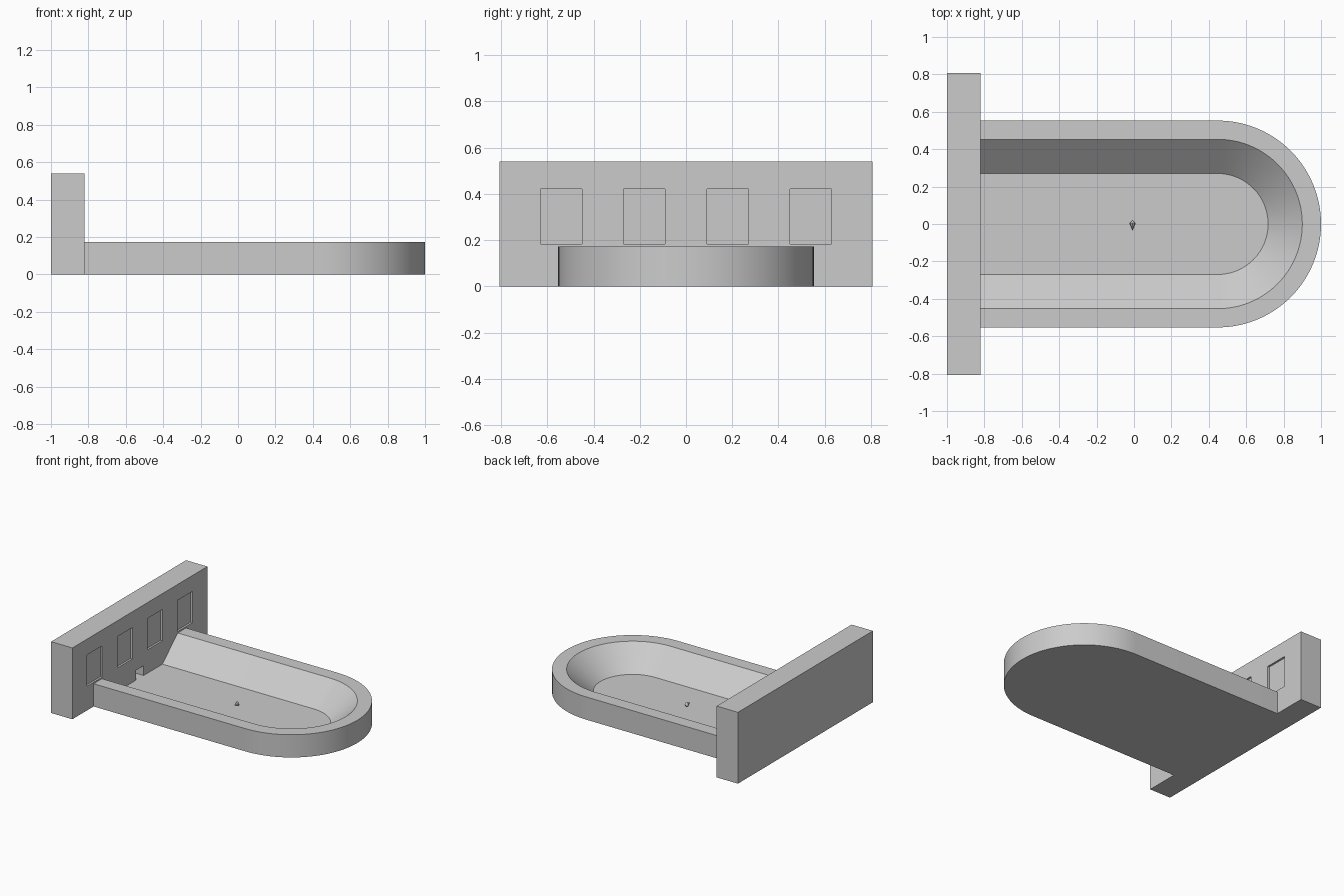
import bpy, bmesh
from math import pi, sin, cos, radians

if "Cube" in bpy.data.objects:
    bpy.data.objects.remove(bpy.data.objects["Cube"])

WALL_X = -0.822      # inner face of the wall
ARC_X = 0.447        # centre of the rounded end
FLOOR_Z = 0.006
SEGMENTS = 48


def box(name, x0, x1, y0, y1, z0, z1):
    bm = bmesh.new()
    bmesh.ops.create_cube(bm, size=1)
    for v in bm.verts:
        v.co = (x0 + (v.co.x + 0.5) * (x1 - x0),
                y0 + (v.co.y + 0.5) * (y1 - y0),
                z0 + (v.co.z + 0.5) * (z1 - z0))
    return finish(name, bm)


def finish(name, bm):
    bmesh.ops.recalc_face_normals(bm, faces=bm.faces)
    mesh = bpy.data.meshes.new(name)
    bm.to_mesh(mesh)
    bm.free()
    obj = bpy.data.objects.new(name, mesh)
    bpy.context.collection.objects.link(obj)
    return obj


def activate(obj):
    bpy.ops.object.select_all(action='DESELECT')
    obj.select_set(True)
    bpy.context.view_layer.objects.active = obj


def cut(target, cutter):
    mod = target.modifiers.new("cut", 'BOOLEAN')
    mod.operation = 'DIFFERENCE'
    mod.solver = 'EXACT'
    mod.object = cutter
    activate(target)
    bpy.ops.object.modifier_apply(modifier=mod.name)
    bpy.data.objects.remove(cutter)


def u_loop(bm, r, z):
    """U-shaped row of vertices: straight side, half circle, straight side."""
    pts = [(WALL_X, -r)]
    for i in range(SEGMENTS + 1):
        a = -pi / 2 + pi * i / SEGMENTS
        pts.append((ARC_X + r * cos(a), r * sin(a)))
    pts.append((WALL_X, r))
    return [bm.verts.new((x, y, z)) for x, y in pts]


# Back wall with four shallow windows and a small inlet at floor level
wall = box("back_wall", -1, WALL_X, -0.807, 0.807, 0, 0.54)
for y in (-0.54, -0.18, 0.18, 0.54):
    cut(wall, box("window_cutter", WALL_X - 0.015, WALL_X + 0.1,
                  y - 0.09, y + 0.09, 0.183, 0.42))
cut(wall, box("inlet_cutter", WALL_X - 0.08, WALL_X + 0.1,
              -0.045, 0.045, FLOOR_Z, 0.08))

# Basin: outer wall, flat rim, sloping inside, floor
bm = bmesh.new()
rows = [u_loop(bm, r, z) for r, z in
        ((0.553, 0), (0.553, 0.172), (0.453, 0.172), (0.27, FLOOR_Z))]
for a, b in zip(rows, rows[1:]):
    for i in range(len(a) - 1):
        bm.faces.new((a[i], a[i + 1], b[i + 1], b[i]))
bm.faces.new(rows[0])
bm.faces.new(rows[-1])
bm.faces.new([r[0] for r in rows] + [r[-1] for r in reversed(rows)])
basin = finish("basin", bm)
activate(basin)
bpy.ops.object.shade_smooth_by_angle(angle=radians(30))

# Small faceted float lying over the basin floor, pointing to the front
bm = bmesh.new()
ring = [bm.verts.new((-0.008 + 0.016 * cos(a), 0.005, 0.026 + 0.016 * sin(a)))
        for a in (2 * pi * i / 8 for i in range(8))]
for tip_y in (-0.035, 0.02):
    tip = bm.verts.new((-0.008, tip_y, 0.026))
    for i in range(8):
        bm.faces.new((ring[i], ring[(i + 1) % 8], tip))
finish("float", bm)
